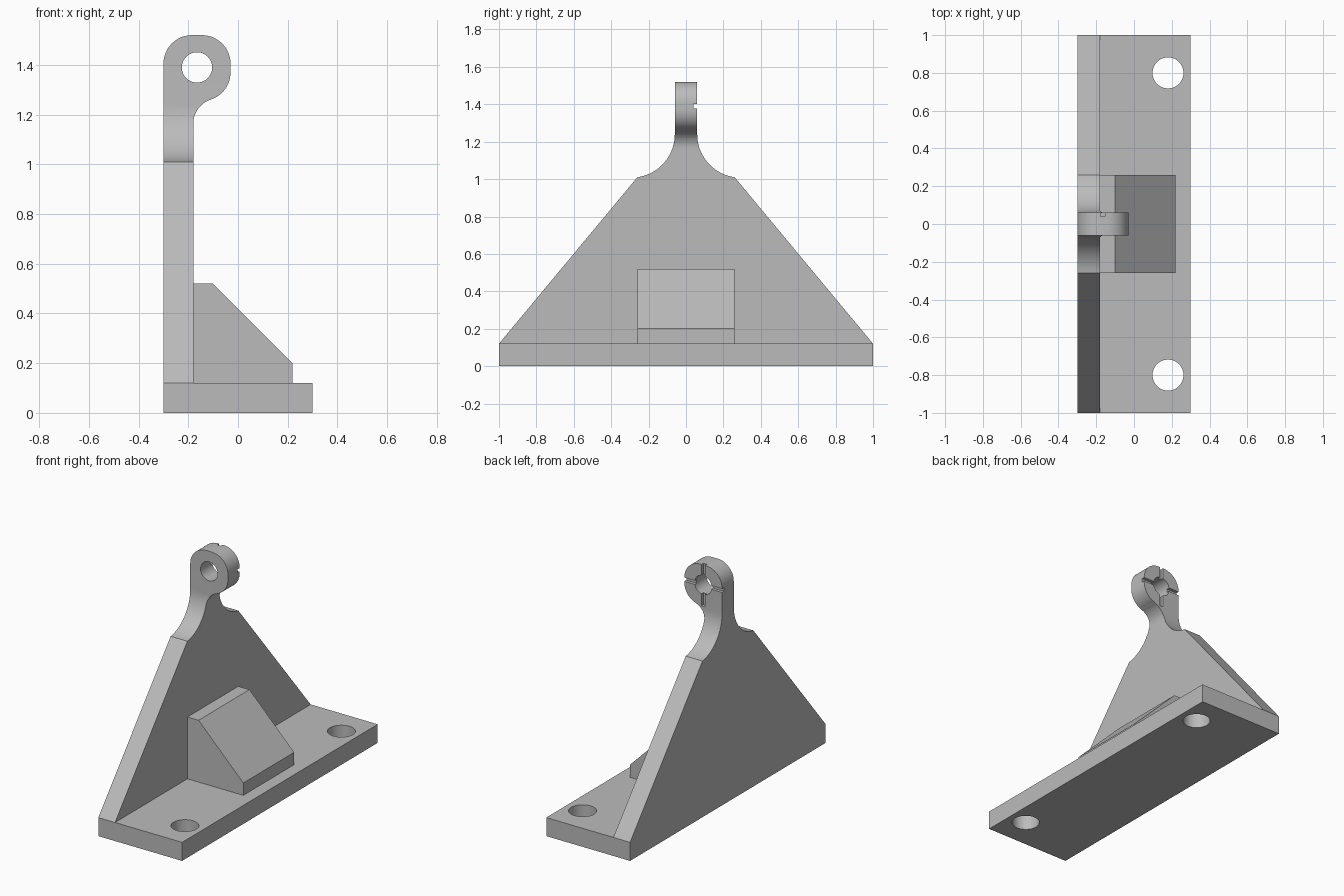
import bpy
import bmesh
from math import cos, sin, radians, sqrt, atan2, pi
from mathutils import Vector

default_cube = bpy.data.objects.get("Cube")
if default_cube:
    bpy.data.objects.remove(default_cube, do_unlink=True)

# Single plain grey for the whole bracket
grey = bpy.data.materials.new("plain grey")
grey.use_nodes = True
colour = (0.5, 0.5, 0.5, 1)
grey.diffuse_color = colour
grey.node_tree.nodes["Principled BSDF"].inputs["Base Color"].default_value = colour


def arc(cx, cy, r, start, end, steps=12):
    """Points on an arc, angles in degrees."""
    angles = [radians(start + (end - start) * i / steps) for i in range(steps + 1)]
    return [(cx + r * cos(a), cy + r * sin(a)) for a in angles]


def prism(name, outline, axis, low, high):
    """Extrude a 2D outline along an axis between two positions."""
    place = {"x": lambda u, v: (low, u, v),
             "y": lambda u, v: (u, low, v),
             "z": lambda u, v: (u, v, low)}[axis]
    bm = bmesh.new()
    face = bm.faces.new([bm.verts.new(place(u, v)) for u, v in outline])
    ext = bmesh.ops.extrude_face_region(bm, geom=[face])
    shift = Vector([(high - low) * (axis == a) for a in "xyz"])
    verts = [g for g in ext["geom"] if isinstance(g, bmesh.types.BMVert)]
    bmesh.ops.translate(bm, verts=verts, vec=shift)
    bmesh.ops.recalc_face_normals(bm, faces=bm.faces)
    mesh = bpy.data.meshes.new(name)
    bm.to_mesh(mesh)
    bm.free()
    mesh.materials.append(grey)
    obj = bpy.data.objects.new(name, mesh)
    bpy.context.collection.objects.link(obj)
    return obj


def rect(u0, v0, u1, v1):
    return [(u0, v0), (u1, v0), (u1, v1), (u0, v1)]


def activate(obj):
    bpy.ops.object.select_all(action="DESELECT")
    obj.select_set(True)
    bpy.context.view_layer.objects.active = obj


def combine(target, tool, operation="DIFFERENCE"):
    """Apply a boolean and discard the tool."""
    tool.hide_render = True
    mod = target.modifiers.new("cut", "BOOLEAN")
    mod.operation = operation
    mod.solver = "EXACT"
    mod.object = tool
    activate(target)
    bpy.ops.object.modifier_apply(modifier=mod.name)
    bpy.data.objects.remove(tool, do_unlink=True)


def smooth(obj):
    activate(obj)
    bpy.ops.object.shade_smooth_by_angle(angle=radians(25))


BASE_TOP = 0.12
BACK, FRONT = -0.3, -0.18      # thickness of the upright in x
SHOULDER_Y, SHOULDER_Z = 0.26, 1.01
NECK_Y, NECK_Z = 0.06, 1.24
TOP = 1.52

# Base plate with two bolt holes
base = prism("base_plate", rect(-0.3, -1, 0.3, 1), "z", 0, BASE_TOP)
for y in (-0.8, 0.8):
    hole = arc(0.18, y, 0.082, 0, 360, 48)[:-1]
    combine(base, prism("bolt_hole_cutter", hole, "z", -0.1, 0.3))
smooth(base)

# Upright: triangular outline sweeping into a narrow neck
dy, dz = SHOULDER_Y - NECK_Y, NECK_Z - SHOULDER_Z
r = (dy * dy + dz * dz) / (2 * dy)
end = 180 + atan2(dz, r - dy) * 180 / pi
side = [(1, BASE_TOP)] + arc(NECK_Y + r, NECK_Z, r, end, 180, 20) + [(NECK_Y, TOP)]
outline = side + [(-y, z) for y, z in reversed(side)]
upright = prism("upright_with_eye", outline, "x", BACK, 0.1)

# Trim to the end profile: flat web, curved throat and rounded eye
web = [(BACK, BASE_TOP), (FRONT, BASE_TOP)]
web += arc(-0.079, 1.164, 0.101, 180, 108)
web += arc(-0.145, 1.37, 0.115, -72, 0)
web += arc(-0.145, 1.405, 0.115, 0, 90)
web += arc(-0.185, 1.405, 0.115, 90, 180)
combine(upright, prism("web_trim", web, "y", -1.1, 1.1), "INTERSECT")

# Eye bore and cross-shaped locking grooves on the rear face
EX, EZ, REACH, HALF = -0.165, 1.39, 0.137, 0.012
combine(upright, prism("eye_cutter", arc(EX, EZ, 0.061, 0, 360, 48)[:-1], "y", -0.2, 0.2))
for w, h in ((REACH, HALF), (HALF, REACH)):
    groove = rect(EX - w, EZ - h, EX + w, EZ + h)
    combine(upright, prism("groove_cutter", groove, "y", 0.04, 0.2))
smooth(upright)

# Sloped support block between upright and base
block = [(FRONT, BASE_TOP), (0.22, BASE_TOP), (0.22, 0.2), (-0.1, 0.52), (FRONT, 0.52)]
prism("support_block", block, "y", -SHOULDER_Y, SHOULDER_Y)
